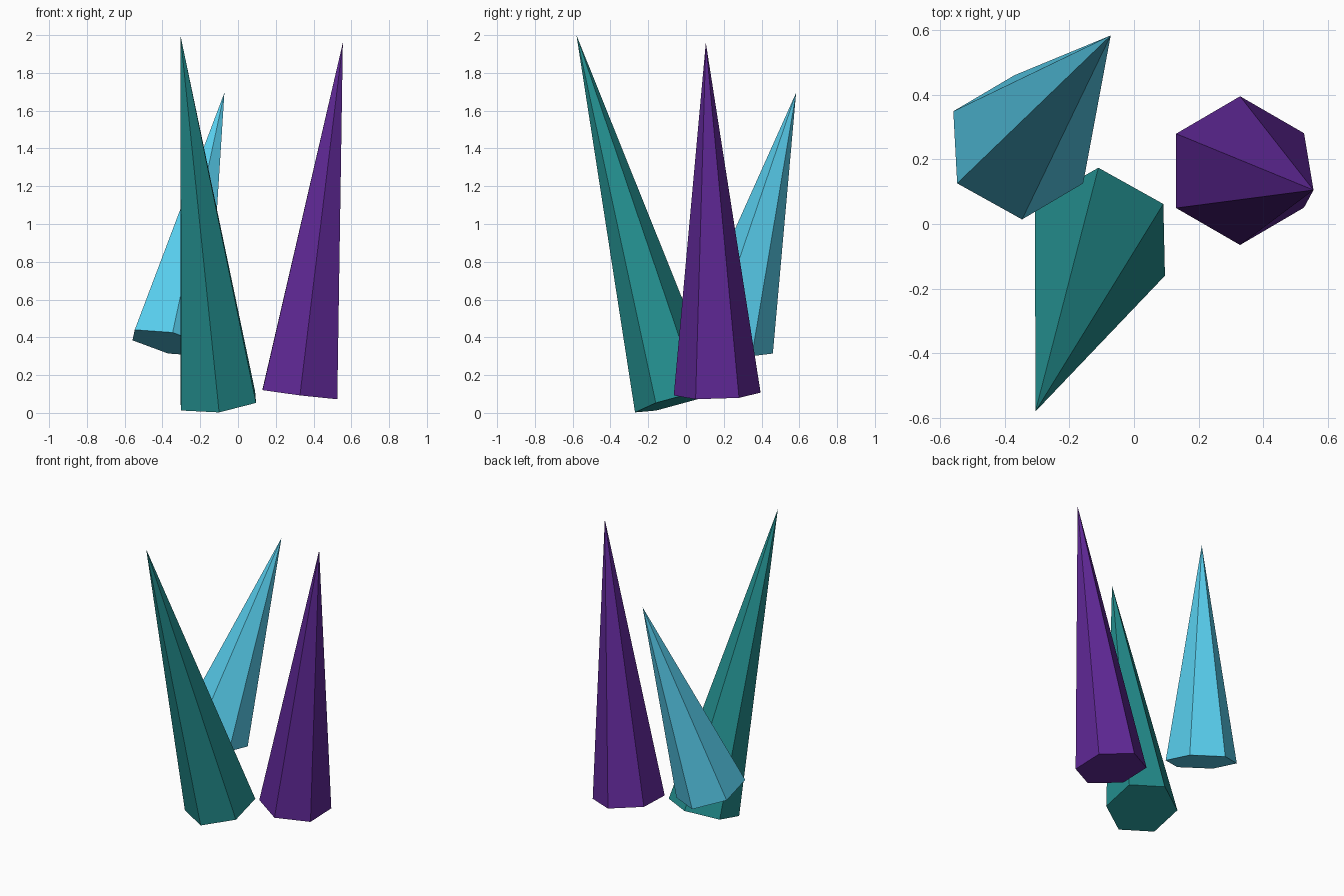
import bpy
import bmesh
from mathutils import Vector, Matrix

if "Cube" in bpy.data.objects:
    bpy.data.objects.remove(bpy.data.objects["Cube"])

SIDES, RADIUS = 6, 0.23


def crystal(name, base, tip, corner, color):
    """Hexagonal spike from base centre to tip; corner is the way one base corner points."""
    base, tip = Vector(base), Vector(tip)
    axis = tip - base
    height = axis.length
    axis.normalize()
    u = Vector(corner)
    u = (u - axis * u.dot(axis)).normalized()
    v = axis.cross(u)
    turn = Matrix((u, v, axis)).transposed().to_4x4()

    bm = bmesh.new()
    bmesh.ops.create_cone(bm, cap_ends=True, segments=SIDES, radius1=RADIUS, radius2=0, depth=height,
                          matrix=Matrix.Rotation(0, 4, 'Z'))
    # create_cone puts its first corner on +y, so aim that at the wanted corner
    bm.transform(Matrix.Translation((base + tip) / 2) @ turn @ Matrix.Rotation(-1.5707963, 4, 'Z'))
    bmesh.ops.remove_doubles(bm, verts=bm.verts, dist=1e-4)
    bmesh.ops.recalc_face_normals(bm, faces=bm.faces)
    mesh = bpy.data.meshes.new(name)
    bm.to_mesh(mesh)
    bm.free()

    mat = bpy.data.materials.new(name + "_color")
    mat.diffuse_color = (*color, 1)
    mat.use_nodes = True
    mat.node_tree.nodes["Principled BSDF"].inputs["Base Color"].default_value = mat.diffuse_color
    mesh.materials.append(mat)
    ob = bpy.data.objects.new(name, mesh)
    bpy.context.collection.objects.link(ob)


# Three leaning crystals
crystal("purple_crystal", (0.328, 0.165, 0.10), (0.555, 0.105, 1.96), (0, 1, 0.03), (0.115, 0.021, 0.305))
crystal("teal_crystal", (-0.105, -0.048, 0.063), (-0.305, -0.58, 2.0), (-0.005, 0.223, 0.06), (0.017, 0.27, 0.27))
crystal("blue_crystal", (-0.358, 0.237, 0.37), (-0.072, 0.583, 1.695), (-0.012, 0.2235, -0.056), (0.10, 0.63, 0.87))
